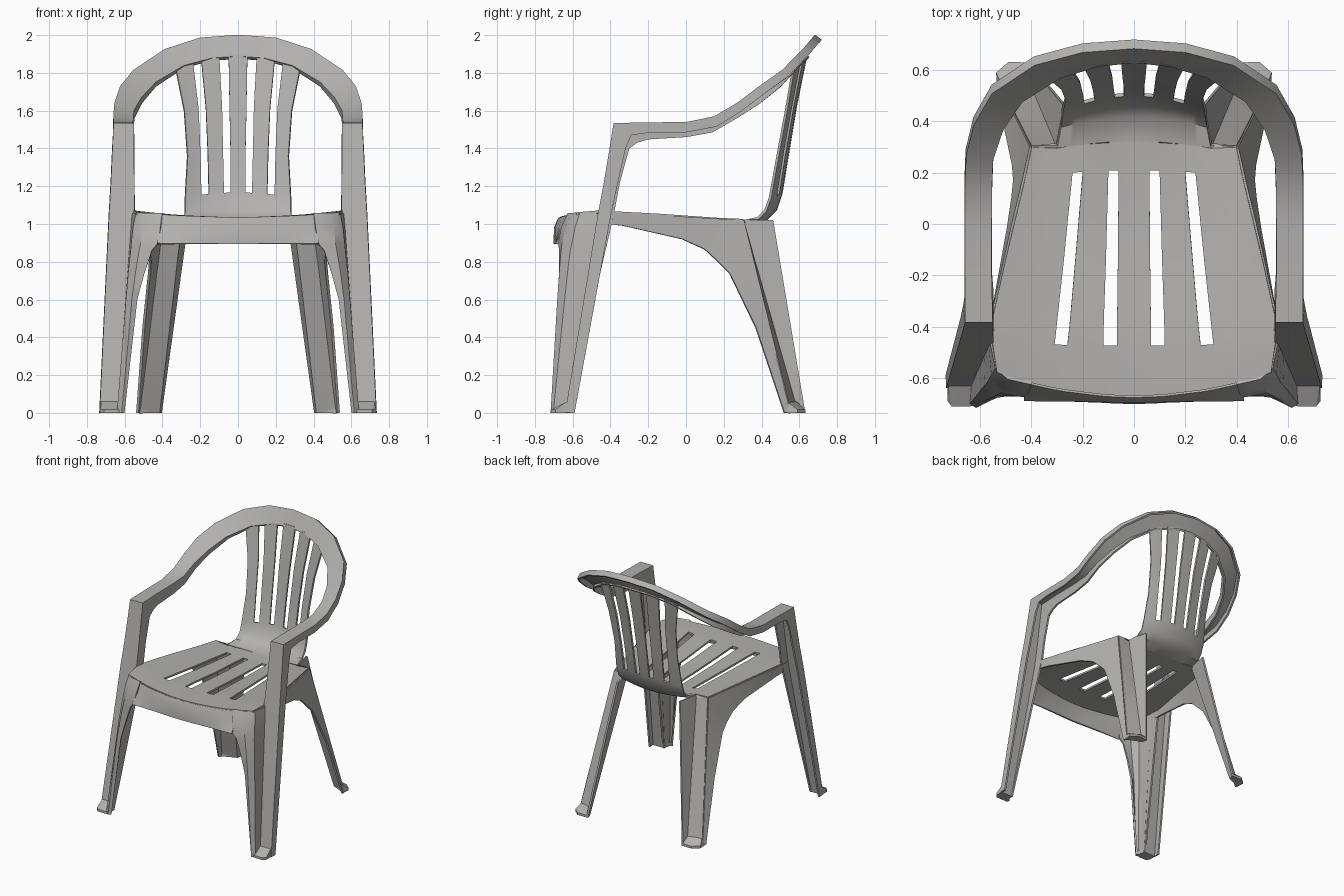
import bpy, bmesh
from mathutils import Vector

cube = bpy.data.objects.get("Cube")
if cube:
    bpy.data.objects.remove(cube, do_unlink=True)

WALL = 0.014

plastic = bpy.data.materials.new("grey_plastic")
plastic.use_nodes = True
GREY = (0.45, 0.44, 0.43, 1)
plastic.diffuse_color = GREY
plastic.node_tree.nodes["Principled BSDF"].inputs["Base Color"].default_value = GREY


def finish(name, bm, thickness):
    """Turn a right-hand half into a mirrored, smooth-shaded object."""
    bmesh.ops.remove_doubles(bm, verts=bm.verts, dist=0.0005)
    bmesh.ops.recalc_face_normals(bm, faces=bm.faces)
    mesh = bpy.data.meshes.new(name)
    bm.to_mesh(mesh)
    bm.free()
    obj = bpy.data.objects.new(name, mesh)
    bpy.context.collection.objects.link(obj)
    mesh.materials.append(plastic)
    bpy.ops.object.select_all(action='DESELECT')
    obj.select_set(True)
    bpy.context.view_layer.objects.active = obj
    mirror = obj.modifiers.new("Mirror", 'MIRROR')
    mirror.merge_threshold = 0.001
    bpy.ops.object.modifier_apply(modifier=mirror.name)
    if thickness:
        shell = obj.modifiers.new("Shell", 'SOLIDIFY')
        shell.thickness = thickness
        shell.offset = 0
        bpy.ops.object.modifier_apply(modifier=shell.name)
    bpy.ops.object.shade_smooth_by_angle(angle=0.6)
    return obj


def loft(name, rows, is_hole=lambda row, col: False):
    """Skin a sheet over rows of points, leaving out the holes."""
    bm = bmesh.new()
    grid = [[bm.verts.new(p) for p in row] for row in rows]
    for r, (low, high) in enumerate(zip(grid, grid[1:])):
        for c in range(len(low) - 1):
            if not is_hole(r, c):
                bm.faces.new((low[c], low[c + 1], high[c + 1], high[c]))
    return finish(name, bm, WALL)


def hull(name, points):
    bm = bmesh.new()
    for p in points:
        bm.verts.new(p)
    bmesh.ops.convex_hull(bm, input=bm.verts)
    return finish(name, bm, 0)


def mix(a, b, t):
    return Vector(a).lerp(Vector(b), t)


# Seat and backrest: centre (y, z), edge (y, z), then slot sides and outer edge in x
profile = [
    ((-.67, 1.03), (-.58, 1.055), (.068, .12, .27, .32, .535)),
    ((-.475, 1.03), (-.46, 1.065), (.066, .12, .26, .31, .553)),
    ((-.38, 1.025), (-.38, 1.06), (.066, .118, .25, .3, .555)),
    ((-.15, 1.01), (-.15, 1.048), (.063, .11, .23, .275, .504)),
    ((.21, .995), (.18, 1.025), (.06, .1, .2, .24, .425)),
    ((.32, 1.0), (.3, 1.02), (.055, .095, .19, .23, .4)),
    ((.325, 1.0), (.302, 1.02), (.055, .095, .19, .23, .3)),
    ((.42, 1.02), (.38, 1.03), (.05, .085, .175, .215, .285)),
    ((.475, 1.075), (.42, 1.07), (.045, .08, .16, .2, .28)),
    ((.505, 1.165), (.445, 1.14), (.04, .075, .155, .195, .28)),
    ((.54, 1.38), (.485, 1.36), (.04, .08, .16, .2, .268)),
    ((.58, 1.62), (.53, 1.6), (.045, .085, .17, .21, .285)),
    ((.637, 1.9), (.568, 1.825), (.05, .1, .195, .24, .33)),
]


def sheet_row(centre, edge, stops):
    inner, outer = stops[-2:]
    spread = [inner + (outer - inner) * k / 4 for k in (1, 2, 3)]
    xs = [0, *stops[:-1], *spread, outer]
    return [(x, *mix(centre, edge, (x / outer) ** 2)) for x in xs]


SEAT_SLOT_ROWS, BACK_SLOT_ROWS = range(1, 4), range(9, 12)
seat_rows = [sheet_row(*p) for p in profile]
loft("seat_and_back", seat_rows,
     lambda r, c: c in (1, 3) and (r in SEAT_SLOT_ROWS or r in BACK_SLOT_ROWS))

# Front apron hanging from the seat's front edge
front = [Vector(p) for p in seat_rows[0] if p[0] < .45]
lip = [Vector((p.x, p.y - .022, .98)) for p in front]
hem = [Vector((p.x, min(p.y - .025, -.685), .895)) for p in front]
loft("front_apron", [front, lip, hem])

# Front leg panels, rounding from the apron to the outer fin
leg_rows = []
for z, inner, middle, corner in [
        (1.055, (.4, -.62), (.49, -.6), (.535, -.56)),
        (.98, (.41, -.655), (.505, -.635), (.55, -.585)),
        (.9, (.42, -.67), (.512, -.65), (.558, -.6)),
        (.86, (.455, -.665), (.52, -.655), (.562, -.61)),
        (.74, (.495, -.665), (.54, -.665), (.575, -.625)),
        (.6, (.535, -.67), (.56, -.675), (.587, -.64)),
        (0, (.605, -.69), (.615, -.71), (.635, -.7))]:
    fin = mix((.632, -.63), (.555, -.46), z / 1.055)
    leg_rows.append([(*p, z) for p in (inner, middle, corner, fin)])
loft("front_legs", leg_rows)

# Arm rail: outer edge, inner edge, then (y, z) drop of the outer and inner flanges
rail = [
    ((.728, -.635, 0), (.632, -.635, 0), (.045, 0), (.01, 0)),
    ((.678, -.462, 1.05), (.553, -.462, 1.05), (.065, 0), (.08, 0)),
    ((.668, -.43, 1.22), (.554, -.43, 1.22), (.07, 0), (.08, 0)),
    ((.66, -.4, 1.4), (.555, -.4, 1.4), (.08, 0), (.1, 0)),
    ((.655, -.38, 1.53), (.555, -.38, 1.53), (.09, -.06), (.12, -.1)),
    ((.655, -.2, 1.533), (.56, -.2, 1.533), (0, -.05), (0, -.085)),
    ((.655, 0, 1.535), (.56, 0, 1.535), (0, -.05), (0, -.075)),
    ((.655, .15, 1.565), (.56, .13, 1.545), (.01, -.05), (.01, -.06)),
    ((.65, .27, 1.635), (.555, .25, 1.6), (.02, -.04), (.02, -.04)),
    ((.62, .39, 1.725), (.515, .37, 1.67), (.025, -.035), (.025, -.03)),
    ((.55, .51, 1.81), (.44, .48, 1.75), (.03, -.03), (.025, -.02)),
    ((.385, .62, 1.92), (.29, .575, 1.84), (.03, -.025), (.02, -.01)),
    ((.2, .67, 1.98), (.14, .62, 1.88), (.03, -.025), (.015, -.01)),
    ((0, .685, 1.995), (0, .635, 1.89), (.03, -.025), (.015, -.01)),
]
loft("arm_rail", [
    [Vector(o) + Vector((0, *drop_out)), o, i, Vector(i) + Vector((0, *drop_in))]
    for o, i, drop_out, drop_in in rail])


# Rear legs: a stepped section of outer corner, inner corner and fin edge
def rear_corner(z):
    return mix((.525, .55, 0), (.4, .3, 1.02), z / 1.02)


def rear_row(z):
    t = z / 1.02
    return [rear_corner(z), mix((.42, .59, 0), (.3, .3, 1.02), t),
            mix((.41, .63, 0), (.268, .46, 1.02), t)]


loft("rear_legs", [rear_row(z) for z in (1.02, .7, .35, 0)])

# Side aprons sweeping from under the arms down into the rear legs
loft("side_aprons", [
    [(.555, -.45, 1.062), (.555, -.41, 1.0)],
    [(.555, -.38, 1.06), (.545, -.33, .99)],
    [(.47, 0, 1.037), (.49, -.02, .92)],
    [(.434, .15, 1.028), (.472, .1, .865)],
    [(.4, .3, 1.02), (.465, .17, .8)],
    [rear_corner(.78), (.47, .23, .74)],
    [rear_corner(.47), (.5, .37, .45)],
    [rear_corner(0), (.533, .52, 0)],
])

# Foot pads: flat soles with a wedge rising to the leg
SOLE = .018
front_sole = [(.61, -.7), (.64, -.712), (.71, -.712), (.728, -.69), (.728, -.63), (.632, -.63)]
rear_sole = [(.41, .63), (.49, .632), (.538, .59), (.533, .53), (.43, .58)]
for name, sole, ridge in [
        ("front_feet", front_sole, [(.635, -.632, .06), (.724, -.632, .06)]),
        ("rear_feet", rear_sole, [(.515, .54, .055), (.425, .585, .06)])]:
    hull(name, [(*p, z) for p in sole for z in (0, SOLE)] + ridge)
